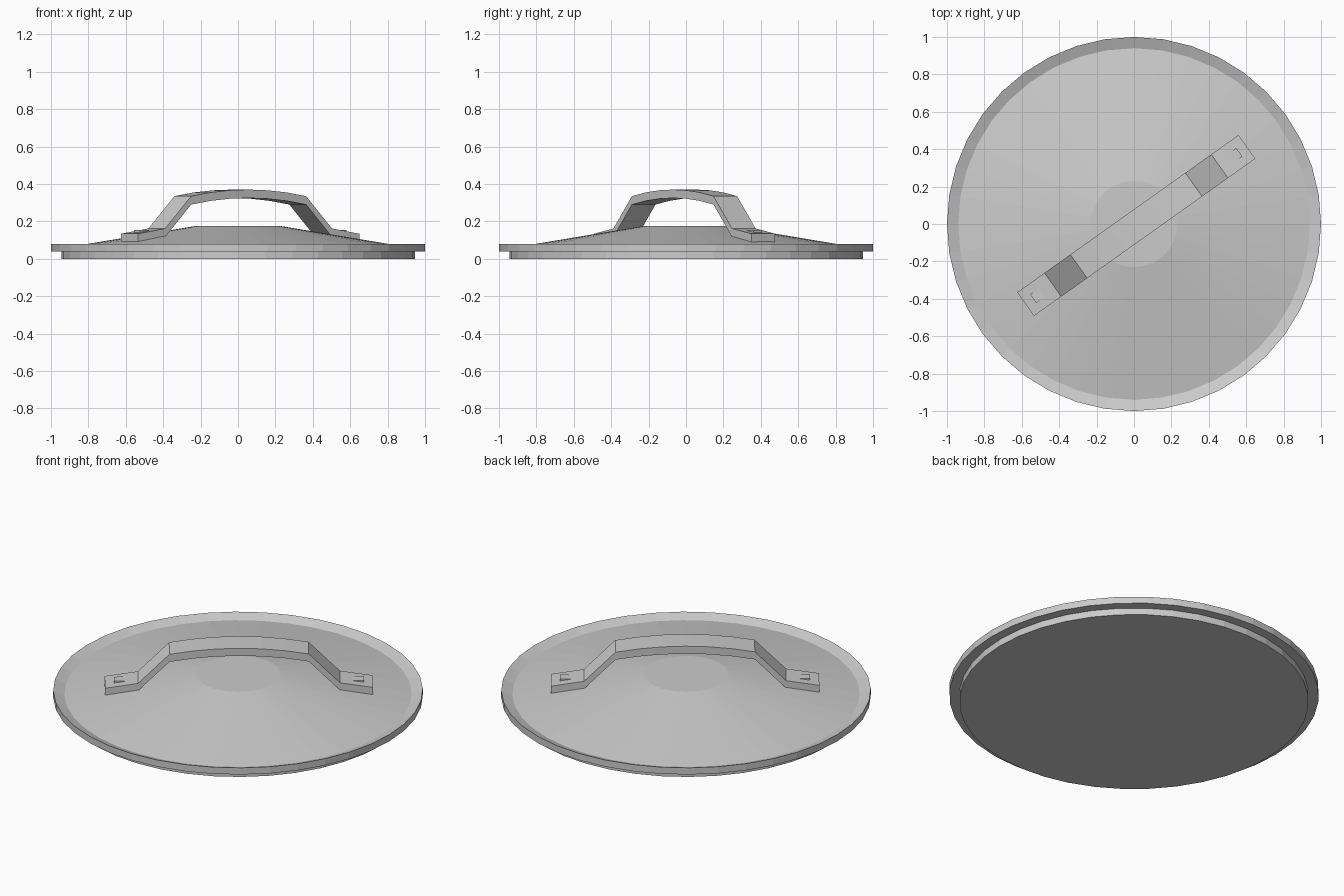
import bpy, bmesh, math
from mathutils import Matrix

if "Cube" in bpy.data.objects:
    bpy.data.objects.remove(bpy.data.objects["Cube"])

SIDES = 40
# places handle parts diagonally across the lid
PLACE = Matrix.Translation((0.012, -0.008, 0)) @ Matrix.Rotation(math.radians(35.4), 4, 'Z')


def finish(name, bm, matrix=None):
    bmesh.ops.recalc_face_normals(bm, faces=bm.faces)
    mesh = bpy.data.meshes.new(name)
    bm.to_mesh(mesh)
    bm.free()
    if matrix:
        mesh.transform(matrix)
    obj = bpy.data.objects.new(name, mesh)
    bpy.context.collection.objects.link(obj)
    return obj


def lathe(name, profile):
    """Revolve (radius, z) points and cap both ends."""
    bm = bmesh.new()
    rings = []
    for r, z in profile:
        rings.append([bm.verts.new((r * math.cos(2 * math.pi * i / SIDES),
                                    r * math.sin(2 * math.pi * i / SIDES), z))
                      for i in range(SIDES)])
    for a, b in zip(rings, rings[1:]):
        for i in range(SIDES):
            j = (i + 1) % SIDES
            bm.faces.new((a[i], a[j], b[j], b[i]))
    bm.faces.new(rings[0])
    bm.faces.new(rings[-1])
    return finish(name, bm)


def strap(name, path, width, thickness):
    """Sweep a rectangular section along (s, bottom z) points."""
    bm = bmesh.new()
    w = width / 2
    secs = [[bm.verts.new((s, y, z + dz)) for y, dz in
             ((-w, 0), (w, 0), (w, thickness), (-w, thickness))] for s, z in path]
    for a, b in zip(secs, secs[1:]):
        for i in range(4):
            j = (i + 1) % 4
            bm.faces.new((a[i], a[j], b[j], b[i]))
    bm.faces.new(secs[0])
    bm.faces.new(secs[-1])
    return finish(name, bm, PLACE)


# lid: flat base, overhanging rim, shallow groove and cone with a flat top
lathe("lid", [(0.945, 0), (0.945, 0.04), (1.0, 0.04), (1.0, 0.08),
              (0.94, 0.057), (0.23, 0.175)])

# handle: sloping feet, angled legs and a gently arched grip
grip = [(0.377 * i / 3, 0.325 - 0.035 * (i / 3) ** 2) for i in range(-3, 4)]
foot = [(0.547, 0.117), (0.726, 0.089)]
path = [(-s, z) for s, z in reversed(foot)] + grip + foot
strap("handle", path, 0.155, 0.045)

# square bolt heads on the feet
for side, label in ((-1, "left"), (1, "right")):
    bm = bmesh.new()
    bmesh.ops.create_cube(bm, size=1, matrix=Matrix.Translation((side * 0.648, 0, 0.13)) @
                          Matrix.Diagonal((0.056, 0.056, 0.046, 1)))
    finish(label + "_bolt_head", bm, PLACE)
